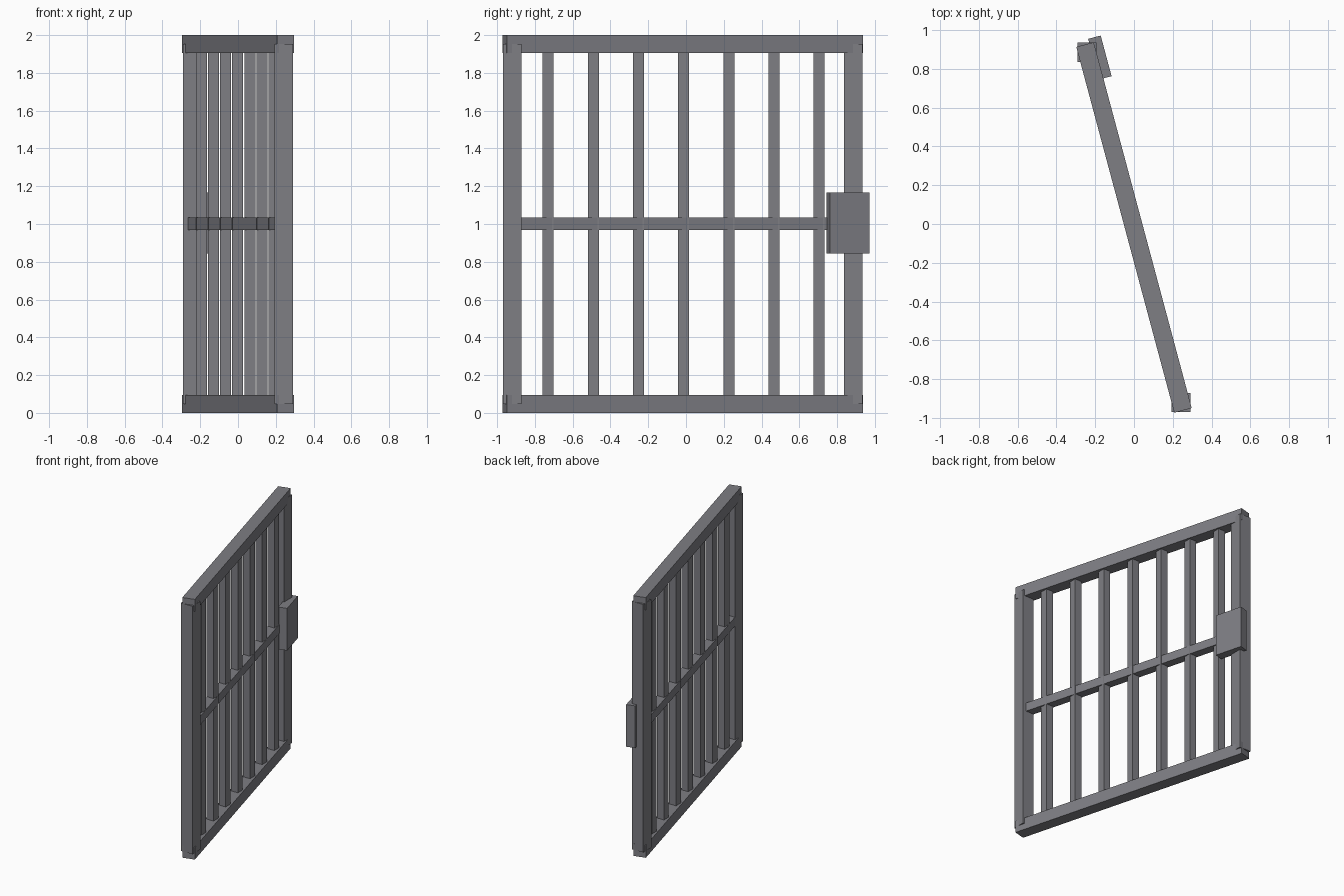
import bpy
from math import radians, sin, cos

if "Cube" in bpy.data.objects:
    bpy.data.objects.remove(bpy.data.objects["Cube"])

TILT = radians(15)      # the gate swings 15 degrees off the y axis
CY = -0.018             # middle of the gate along y

# dark iron colour shared by every part
iron = bpy.data.materials.new("dark_iron")
iron.diffuse_color = (0.21, 0.21, 0.23, 1)
iron.use_nodes = True
iron.node_tree.nodes["Principled BSDF"].inputs["Base Color"].default_value = iron.diffuse_color


def box(name, loc, size, rot=0.0):
    bpy.ops.mesh.primitive_cube_add(size=1, location=loc, rotation=(0, 0, rot))
    ob = bpy.context.object
    ob.name = name
    ob.scale = size
    bpy.ops.object.transform_apply(location=False, rotation=False, scale=True)
    ob.data.materials.append(iron)
    return ob


def along(d, z):
    """Point at distance d along the gate line."""
    return (-d * sin(TILT), CY + d * cos(TILT), z)


# top and bottom rails, turned along the gate
for name, z in (("bottom_rail", 0.047), ("top_rail", 1.953)):
    box(name, along(0, z), (0.093, 1.952, 0.094), TILT)

# end posts, square to the axes so their corners poke past the rails
for name, d in (("hinge_post", -0.935), ("lock_post", 0.935)):
    box(name, along(d, 1.0), (0.097, 0.098, 1.906))

# vertical bars
for i in range(7):
    box(f"bar_{i + 1}", along((i - 3) * 0.2475 + 0.006, 1.0), (0.058, 0.058, 1.9))

# middle rail
box("middle_rail", along(0, 1.002), (0.067, 1.805, 0.067), TILT)

# lock box
box("lock_box", (-0.176, 0.858, 1.005), (0.067, 0.217, 0.324), TILT)
